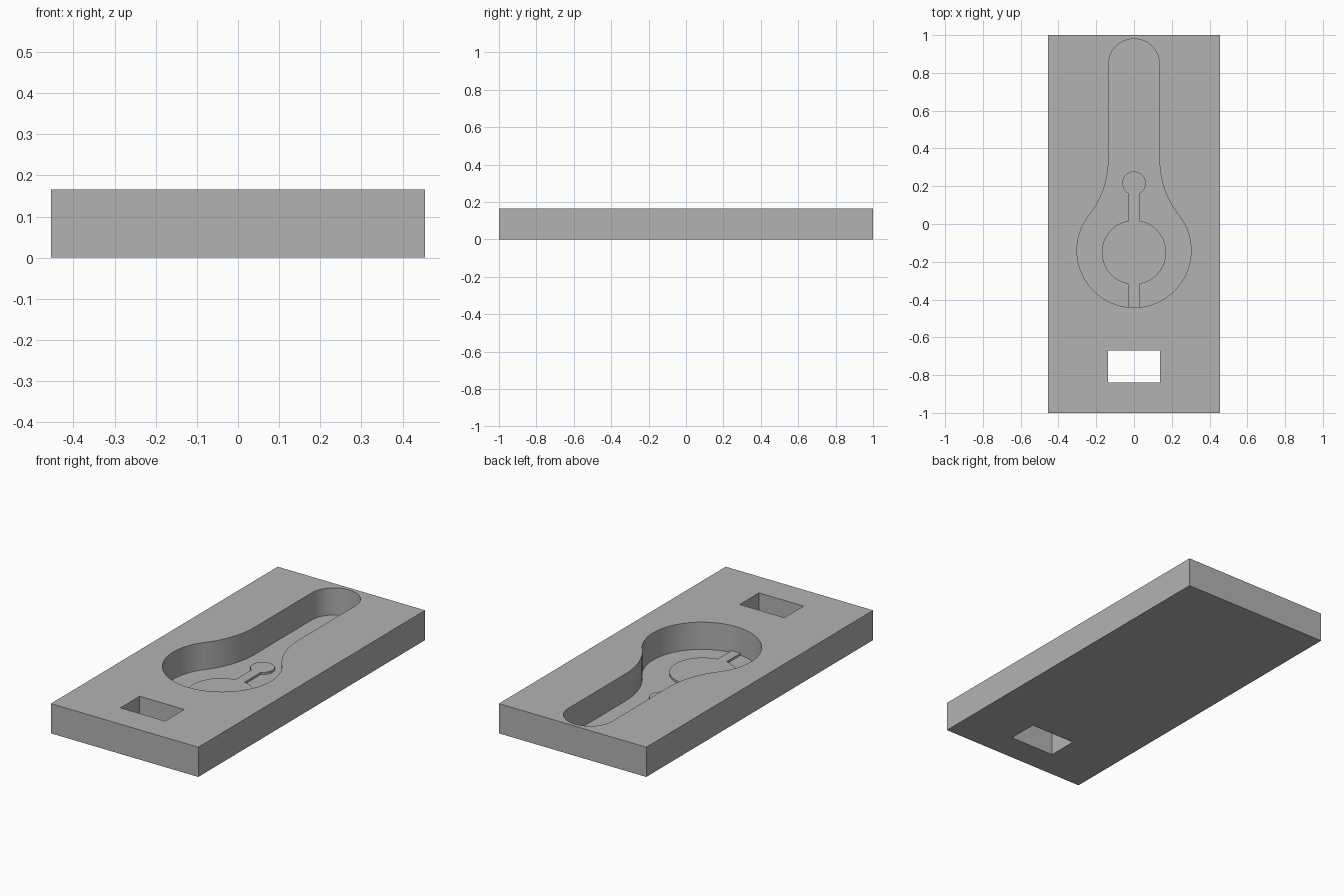
import bpy, bmesh
from math import sin, cos, pi, atan2, sqrt

cube = bpy.data.objects.get("Cube")
if cube:
    bpy.data.objects.remove(cube, do_unlink=True)

HEIGHT, FLOOR, RELIEF = 0.166, 0.014, 0.012

grey = bpy.data.materials.new("plain grey")
grey.use_nodes = True
grey.diffuse_color = (0.45, 0.45, 0.45, 1)
grey.node_tree.nodes["Principled BSDF"].inputs["Base Color"].default_value = (0.45, 0.45, 0.45, 1)


def arc(cx, cy, r, a0, a1, steps):
    return [(cx + r * cos(a0 + (a1 - a0) * i / steps),
             cy + r * sin(a0 + (a1 - a0) * i / steps)) for i in range(steps + 1)]


def rectangle(x, y0, y1):
    return [(-x, y0), (x, y0), (x, y1), (-x, y1)]


def prism(name, outline, z0, z1):
    """Extrude a counter-clockwise outline from z0 to z1."""
    bm = bmesh.new()
    base = bm.faces.new([bm.verts.new((x, y, z0)) for x, y in outline])
    top = bmesh.ops.extrude_face_region(bm, geom=[base])["geom"]
    bmesh.ops.translate(bm, vec=(0, 0, z1 - z0),
                        verts=[v for v in top if isinstance(v, bmesh.types.BMVert)])
    bmesh.ops.recalc_face_normals(bm, faces=bm.faces)
    mesh = bpy.data.meshes.new(name)
    bm.to_mesh(mesh)
    bm.free()
    mesh.materials.append(grey)
    obj = bpy.data.objects.new(name, mesh)
    bpy.context.collection.objects.link(obj)
    return obj


def combine(target, tool, operation):
    mod = target.modifiers.new(tool.name, "BOOLEAN")
    mod.object, mod.operation, mod.solver = tool, operation, "EXACT"
    bpy.context.view_layer.objects.active = target
    bpy.ops.object.modifier_apply(modifier=mod.name)
    bpy.data.objects.remove(tool, do_unlink=True)


def mirrored(half):
    """Close a right-hand outline, listed bottom to top, across x = 0."""
    return half + [(-x, y) for x, y in reversed(half) if x > 1e-5]


# Spoon-shaped recess: round bowl, concave shoulder, round-ended handle
bowl_y, bowl_r, neck, shoulder_y, end_y = -0.14, 0.302, 0.135, 0.34, 0.845
rise = shoulder_y - bowl_y
fillet = (neck ** 2 + rise ** 2 - bowl_r ** 2) / (2 * (bowl_r - neck))
tangent = atan2(rise, neck + fillet)
half = arc(0, bowl_y, bowl_r, -pi / 2, tangent, 40)
half += arc(neck + fillet, shoulder_y, fillet, pi + tangent, pi, 16)[1:]
half += arc(0, end_y, neck, 0, pi / 2, 16)
recess = prism("recess_cutter", mirrored(half), FLOOR, HEIGHT + 0.1)

# Block with the recess and the rectangular slot
block = prism("mould_block", rectangle(0.455, -1, 1), 0, HEIGHT)
combine(block, recess, "DIFFERENCE")
combine(block, prism("slot_cutter", rectangle(0.138, -0.84, -0.67), -0.1, HEIGHT + 0.1),
        "DIFFERENCE")

# Low raised figure on the recess floor: disc, thin stem and small round head
stem, disc_r, disc_y, head_r, head_y = 0.028, 0.17, -0.15, 0.062, 0.216
dy = sqrt(disc_r ** 2 - stem ** 2)
a = atan2(dy, stem)
b = atan2(sqrt(head_r ** 2 - stem ** 2), stem)
figure = [(stem, -0.442)] + arc(0, disc_y, disc_r, -a, a, 32)
figure += arc(0, head_y, head_r, -b, pi / 2, 20)
relief = prism("floor_relief", mirrored(figure), FLOOR - 0.005, FLOOR + RELIEF)
combine(block, relief, "UNION")

# Smooth curved walls, sharp rims
bpy.ops.object.select_all(action="DESELECT")
block.select_set(True)
bpy.context.view_layer.objects.active = block
bpy.ops.object.shade_smooth_by_angle(angle=pi / 6)
